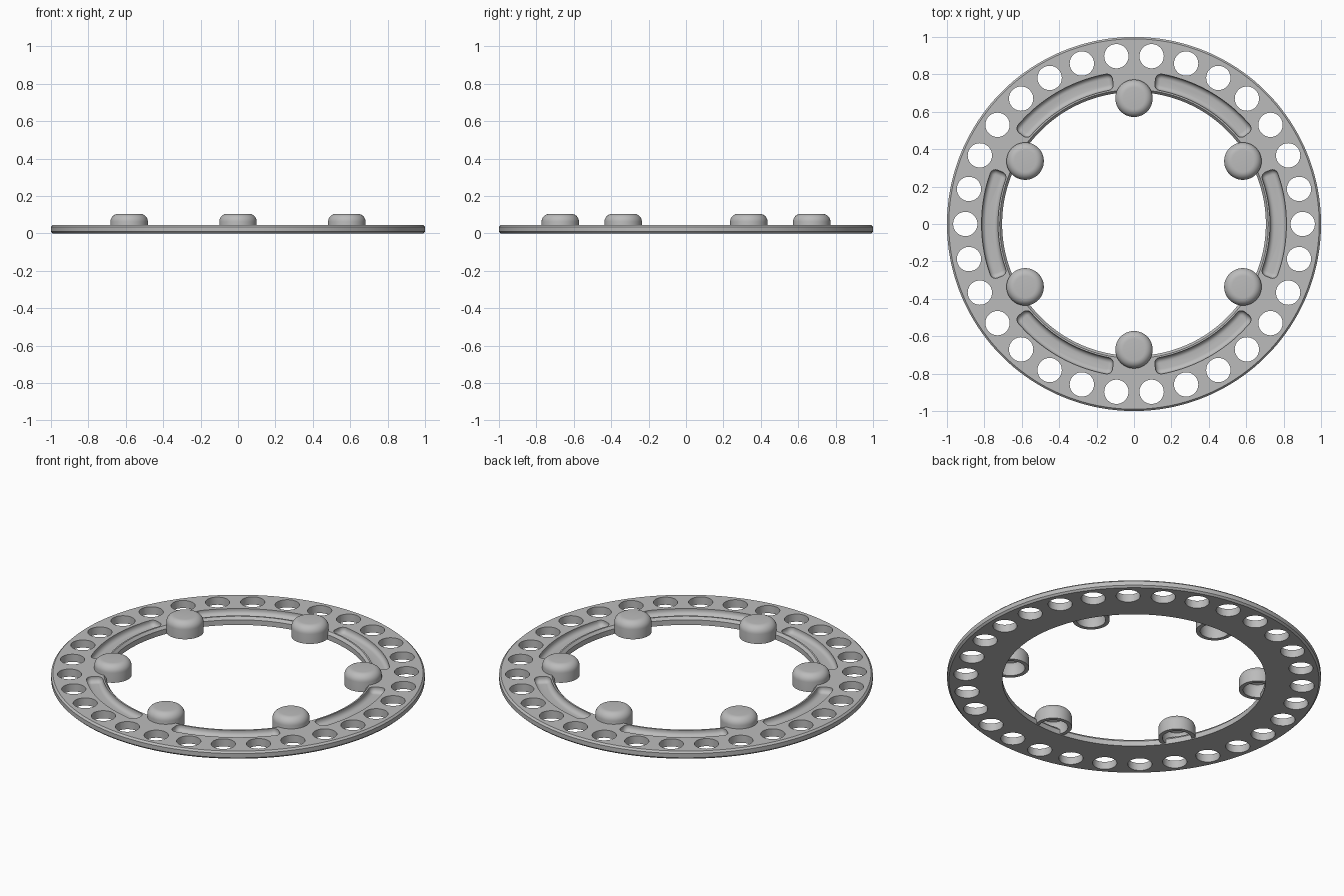
import bpy, bmesh
from math import sin, cos, pi, radians
from mathutils import Matrix

cube = bpy.data.objects.get("Cube")
if cube:
    bpy.data.objects.remove(cube, do_unlink=True)

grey = bpy.data.materials.new("satin grey")
grey.use_nodes = True
grey.diffuse_color = (0.5, 0.5, 0.5, 1)
grey.node_tree.nodes["Principled BSDF"].inputs["Base Color"].default_value = (0.5, 0.5, 0.5, 1)


def make_object(name, bm):
    bmesh.ops.recalc_face_normals(bm, faces=bm.faces)
    mesh = bpy.data.meshes.new(name)
    bm.to_mesh(mesh)
    bm.free()
    mesh.materials.append(grey)
    obj = bpy.data.objects.new(name, mesh)
    bpy.context.collection.objects.link(obj)
    return obj


def smooth(obj):
    bpy.ops.object.select_all(action="DESELECT")
    obj.select_set(True)
    bpy.context.view_layer.objects.active = obj
    bpy.ops.object.shade_smooth_by_angle(angle=radians(32))


def lathe(name, profile, steps, closed):
    """Revolve (radius, height) points; points on the axis become poles."""
    bm = bmesh.new()
    rings = []
    for r, z in profile:
        count = steps if r > 0 else 1
        rings.append([bm.verts.new((r * cos(2 * pi * i / steps), r * sin(2 * pi * i / steps), z))
                      for i in range(count)])
    pairs = list(zip(rings, rings[1:]))
    if closed:
        pairs.append((rings[-1], rings[0]))
    for a, b in pairs:
        for i in range(steps):
            j = (i + 1) % steps
            quad = [a[i % len(a)], a[j % len(a)], b[j % len(b)], b[i % len(b)]]
            bm.faces.new(list(dict.fromkeys(quad)))
    return make_object(name, bm)


def slot_outline(inset, corner=0.03, radius=0.771, half_width=0.044, half_length=0.29):
    """Rounded rectangle bent around the ring, as (x, y) points."""
    w, h = half_width - inset, half_length - inset
    c = max(corner - inset, 0.005)
    flat = []
    for k, (sx, sy) in enumerate([(1, 1), (-1, 1), (-1, -1), (1, -1)]):
        for s in range(7):
            a = (k + s / 6) * pi / 2
            flat.append((sx * (w - c) + c * cos(a), sy * (h - c) + c * sin(a)))
        if k in (0, 2):
            continue
        # extra points keep the long sides curved
        for s in range(1, 24):
            flat.append((sx * w, sy * (h - c) * (1 - s / 12)))
    return [((radius + u) * cos(v / radius), (radius + u) * sin(v / radius)) for u, v in flat]


def cut(target, bm, name):
    cutter = make_object(name, bm)
    cutter.hide_render = True
    mod = target.modifiers.new(name, "BOOLEAN")
    mod.operation = "DIFFERENCE"
    mod.solver = "EXACT"
    mod.object = cutter
    bpy.context.view_layer.objects.active = target
    bpy.ops.object.modifier_apply(modifier=mod.name)
    bpy.data.objects.remove(cutter, do_unlink=True)


# Flat ring with chamfered rims
ring = lathe("ring_plate", [(0.705, 0), (0.99, 0), (1, 0.01), (1, 0.035), (0.99, 0.045),
                            (0.718, 0.045), (0.705, 0.03)], 180, True)

# Round through-holes near the outer rim
bm = bmesh.new()
for i in range(30):
    place = Matrix.Rotation(2 * pi * i / 30, 4, "Z") @ Matrix.Translation((0.902, 0, 0.02))
    bmesh.ops.create_cone(bm, cap_ends=True, segments=40, radius1=0.065, radius2=0.065,
                          depth=0.2, matrix=place)
cut(ring, bm, "hole_cutter")

# Six curved grooves with a rounded floor
bm = bmesh.new()
fillet = 0.026
levels = [(0, 0.08)] + [(fillet * (1 - cos(a)), 0.012 + fillet * (1 - sin(a)))
                        for a in [s * pi / 12 for s in range(7)]]
for k in range(6):
    turn = Matrix.Rotation(k * pi / 3, 4, "Z")
    loops = [[bm.verts.new(turn @ Matrix.Translation((x, y, z)).translation)
              for x, y in slot_outline(inset)] for inset, z in levels]
    for a, b in zip(loops, loops[1:]):
        for i in range(len(a)):
            j = (i + 1) % len(a)
            bm.faces.new((a[i], a[j], b[j], b[i]))
    bm.faces.new(loops[0])
    bm.faces.new(loops[-1])
cut(ring, bm, "groove_cutter")
smooth(ring)

# Hollow rounded buttons on the inner rim
dome = [(0.058 + 0.042 * cos(a), 0.063 + 0.042 * sin(a)) for a in [s * pi / 16 for s in range(9)]]
cavity = [(0, 0.085), (0.055, 0.085), (0.07, 0.079), (0.078, 0.065), (0.078, 0.006)]
button = lathe("button_1", cavity + [(0.1, 0.006)] + dome + [(0, 0.105)], 48, False)
smooth(button)
for k in range(6):
    obj = button
    if k:
        obj = bpy.data.objects.new(f"button_{k + 1}", button.data)
        bpy.context.collection.objects.link(obj)
    angle = pi / 2 + k * pi / 3
    obj.location = (0.672 * cos(angle), 0.672 * sin(angle), 0)
